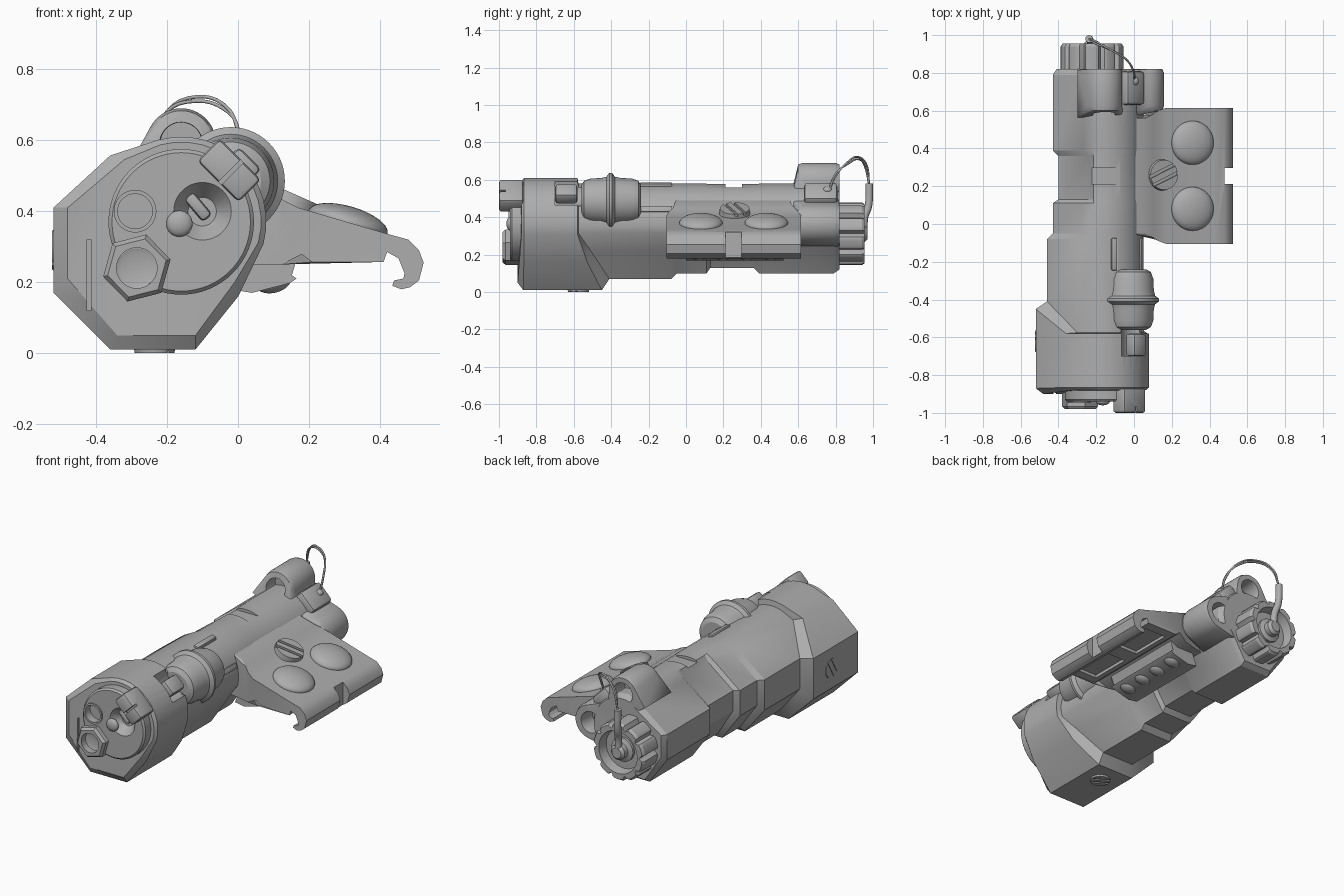
import bpy, bmesh, math
from mathutils import Vector, Matrix

if "Cube" in bpy.data.objects:
    bpy.data.objects.remove(bpy.data.objects["Cube"])

grey = bpy.data.materials.new("mid grey")
grey.diffuse_color = (0.42, 0.42, 0.42, 1)
grey.use_nodes = True
grey.node_tree.nodes["Principled BSDF"].inputs["Base Color"].default_value = grey.diffuse_color


def make(name, bm):
    bmesh.ops.recalc_face_normals(bm, faces=bm.faces)
    me = bpy.data.meshes.new(name)
    bm.to_mesh(me)
    bm.free()
    ob = bpy.data.objects.new(name, me)
    me.materials.append(grey)
    bpy.context.collection.objects.link(ob)
    return ob


def loft(name, rings):
    bm = bmesh.new()
    vs = [[bm.verts.new(p) for p in r] for r in rings]
    n = len(vs[0])
    for a, b in zip(vs, vs[1:]):
        for i in range(n):
            bm.faces.new((a[i], a[(i + 1) % n], b[(i + 1) % n], b[i]))
    caps = [bm.faces.new(vs[0]), bm.faces.new(vs[-1])]
    bmesh.ops.triangulate(bm, faces=caps)
    return make(name, bm)


def ring(x, y, z, r, n=48, rot=0):
    return [(x + r * math.cos(rot + i * math.tau / n), y,
             z + r * math.sin(rot + i * math.tau / n)) for i in range(n)]


def lathe(name, x, z, prof, n=48, rot=0):
    """Turned part about an axis along y; prof holds (radius, y)."""
    return loft(name, [ring(x, y, z, r, n, rot) for r, y in prof])


def box(name, loc, size, rot=None, bevel=0.0):
    bm = bmesh.new()
    bmesh.ops.create_cube(bm, size=1, matrix=Matrix.Diagonal((*size, 1)))
    if bevel:
        bmesh.ops.bevel(bm, geom=bm.edges[:], offset=bevel, segments=2, affect='EDGES', profile=0.5)
    m = Matrix.Translation(loc) @ (rot or Matrix())
    bmesh.ops.transform(bm, matrix=m, verts=bm.verts)
    return make(name, bm)


def ball(name, loc, size, rot=None):
    bm = bmesh.new()
    bmesh.ops.create_uvsphere(bm, u_segments=40, v_segments=20, radius=1)
    m = Matrix.Translation(loc) @ (rot or Matrix()) @ Matrix.Diagonal((*size, 1))
    bmesh.ops.transform(bm, matrix=m, verts=bm.verts)
    return make(name, bm)


def cut(ob, *cutters):
    for c in cutters:
        mod = ob.modifiers.new("cut", 'BOOLEAN')
        mod.operation, mod.solver, mod.object = 'DIFFERENCE', 'EXACT', c
        dg = bpy.context.evaluated_depsgraph_get()
        me = bpy.data.meshes.new_from_object(ob.evaluated_get(dg))
        ob.modifiers.clear()
        ob.data = me
        bpy.data.objects.remove(c)
    return ob


def roty(deg):
    return Matrix.Rotation(math.radians(deg), 4, 'Y')


def screw(name, loc, rot, r, h, turn):
    """Slotted screw head, its axis along local z."""
    bm = bmesh.new()
    bmesh.ops.create_cone(bm, cap_ends=True, segments=40, radius1=r, radius2=r * .93, depth=h)
    bmesh.ops.transform(bm, matrix=Matrix.Translation(loc) @ rot, verts=bm.verts)
    ob = make(name, bm)
    spin = rot @ Matrix.Rotation(math.radians(turn), 4, 'Z')
    for s in (-.28, .28):
        off = Vector(loc) + spin @ Vector((0, s * r, h * .5))
        cut(ob, box("slot_cutter", off, (r * 3, r * .2, h * .5), spin))


def tube(name, pts, r):
    cu = bpy.data.curves.new(name, 'CURVE')
    cu.dimensions, cu.bevel_depth, cu.bevel_resolution, cu.use_fill_caps = '3D', r, 4, True
    sp = cu.splines.new('BEZIER')
    sp.bezier_points.add(len(pts) - 1)
    for b, p in zip(sp.bezier_points, pts):
        b.co = p
        b.handle_left_type = b.handle_right_type = 'AUTO'
    ob = bpy.data.objects.new(name, cu)
    cu.materials.append(grey)
    bpy.context.collection.objects.link(ob)


# Housing: eight-sided on the left and below, round at upper right
CX, CZ = -.16, .37


def section(y_top, y_low, L, B, R):
    p = [(L, .41, 1), (L + .16, CZ + R * .78, 0)]
    for a in range(105, -16, -10):
        t = math.radians(a)
        p.append((CX + R * math.cos(t), CZ + R * math.sin(t), 0))
    p += [(CX + R * .67, B + .15, .4), (-.12, B, 1), (-.36 + (L + .52) * .5, B, 1), (L, B + .16, 1)]
    return [(x, y_top + (y_low - y_top) * w, z) for x, z, w in p]


body = loft("housing", [section(*s) for s in (
    (-.88, -.90, -.48, .05, .225), (-.865, -.87, -.52, .01, .24), (-.58, -.45, -.52, .01, .24),
    (-.575, -.41, -.46, .07, .21), (-.08, -.08, -.46, .07, .21), (-.05, -.05, -.43, .10, .21),
    (.11, .11, -.43, .10, .21), (.13, .13, -.40, .13, .208), (.36, .36, -.40, .13, .208),
    (.39, .39, -.43, .10, .21), (.79, .79, -.43, .10, .21), (.82, .82, -.41, .12, .19))])
cut(body,
    lathe("dial_notch", .03, .56, [(.10, -.70), (.10, -.50)]),
    box("top_slot", (-.12, .255, .60), (.25, .09, .08)),
    box("top_groove", (-.10, -.16, .58), (.03, .16, .04)),
    box("front_face_groove", (-.42, -.90, .22), (.012, .03, .2)))
for i, a in enumerate((20, 75)):
    t = math.radians(a)
    box(f"rib_{i}", (CX + .21 * math.cos(t), -.16, CZ + .21 * math.sin(t)),
        (.02, .17, .03), roty(-a), .004)

# Front disc with its windows
disc = lathe("front_disc", CX, CZ, [(.205, -.86), (.205, -.93), (.195, -.94)], 64)
cut(disc, lathe("window_hole", -.29, .40, [(.05, -.90), (.05, -.96)]),
    lathe("cup_hole", -.10, .40, [(.035, -.88), (.085, -.945)]),
    lathe("nut_hole", -.285, .24, [(.055, -.90), (.055, -.96)]))
rim = lathe("window_rim", -.29, .40, [(.06, -.91), (.06, -.948)])
cut(rim, lathe("rim_hole", -.29, .40, [(.049, -.89), (.049, -.96)]))
box("cup_slot", (-.115, -.895, .415), (.09, .03, .035), roty(50), .012)
ball("front_bead", (-.165, -.94, .365), (.037, .02, .037))
nut = lathe("window_nut", -.285, .24, [(.098, -.87), (.098, -.965), (.085, -.98)], 6, .25)
cut(nut, lathe("nut_bore", -.285, .24, [(.057, -.92), (.057, -1)]))
lathe("nut_ring", -.285, .24, [(.057, -.90), (.057, -.94), (.045, -.935)])
latch = box("front_latch", (-.025, -.935, .515), (.165, .13, .09), roty(45), .014)
cut(latch, box("latch_slot", (-.02, -.99, .51), (.012, .05, .2), roty(45)))

# Rotary switch with its pointer block
lathe("switch_dial", -.02, .485, [
    (.02, -.56), (.085, -.56), (.11, -.545), (.122, -.51), (.125, -.45), (.132, -.425), (.152, -.41),
    (.152, -.395), (.132, -.38), (.125, -.35), (.122, -.29), (.11, -.255), (.085, -.24), (.02, -.24)], 56)
box("switch_pointer", (.01, -.64, .525), (.09, .12, .07), roty(45), .015)

# Mounting plate with hooked edge; its ends flare out from the housing
outline = [(-.02, .50), (.06, .475), (.10, .45), (.13, .43), (.17, .41), (.425, .335), (.48, .32),
           (.51, .29), (.523, .255), (.51, .205), (.485, .186), (.46, .18), (.435, .19), (.44, .205),
           (.465, .21), (.48, .225), (.475, .255), (.42, .285), (.41, .257), (.21, .257), (.18, .28),
           (.12, .25), (-.02, .25)]


def plate_end(end):
    pts = []
    for x, z in outline:
        t = min(max((x - .05) / .12, 0), 1)
        flare = .055 * t * t * (3 - 2 * t)
        pts.append((x, (.56 + flare) if end else (-.05 - flare), z))
    return pts


plate = loft("mount_plate", [plate_end(0), plate_end(1)])
cut(plate, box("edge_notch", (.53, .255, .25), (.10, .085, .3)),
    box("under_pocket_a", (.31, .08, .25), (.14, .25, .05)),
    box("under_pocket_b", (.31, .43, .25), (.14, .25, .05)))
for i, y in enumerate((.08, .43)):
    ball(f"plate_dome_{i}", (.31, y, .369), (.116, .116, .045), roty(16.4))
screw("plate_screw", (.15, .26, .425), roty(24), .085, .05, 25)

# Clamp jaw under the plate, with rounded teeth
jaw = [(.02, .28), (.17, .28), (.145, .225), (.165, .21), (.145, .197), (.04, .17), (-.02, .18)]
loft("clamp_jaw", [[(x, y, z) for x, z in jaw] for y in (0, .52)])
for i in range(4):
    ball(f"jaw_tooth_{i}", (.10, .07 + i * .127, .20), (.05, .045, .03), roty(-14))


# Twin sockets at the rear
def socket(name, x, z, r, base, hole):
    bm = bmesh.new()
    for y, rr in ((.60, r * .93), (.625, r), (.80, r), (.82, r * .93)):
        for p in ring(x, y, z, rr, 40):
            bm.verts.new(p)
    for bx, bz in base:
        for y in (.565, .815):
            bm.verts.new((bx, y, bz))
    res = bmesh.ops.convex_hull(bm, input=bm.verts)
    junk = {v for v in res["geom_interior"] + res["geom_unused"] if isinstance(v, bmesh.types.BMVert)}
    bmesh.ops.delete(bm, geom=list(junk), context='VERTS')
    cut(make(name, bm), lathe("bore_rear", x, z, [(hole, .72), (hole, .80), (hole * 1.15, .84)]),
        lathe("bore_front", x, z, [(hole, .66), (hole, .60), (hole * 1.15, .54)]))


socket("upper_socket", -.16, .592, .098, [(-.30, .54), (-.06, .50), (-.16, .45)], .058)
socket("side_socket", .052, .365, .106, [(-.03, .50), (-.06, .24), (-.08, .35)], .058)
box("cord_web", (-.02, .72, .51), (.13, .18, .10), roty(45), .02)

# Fluted battery cap with a hollow end and a centre boss
def fluted(y, r, depth):
    pts = []
    for i in range(120):
        a = i * math.tau / 120
        rr = r - depth * max(0, math.cos(a * 10)) ** 3
        pts.append((-.222 + rr * math.cos(a), y, .312 + rr * math.sin(a)))
    return pts


loft("battery_cap", [fluted(.80, .168, .026), fluted(.94, .168, .026), fluted(.955, .158, .02),
                     ring(-.222, .955, .312, .125, 120), ring(-.222, .90, .312, .115, 120)])
lathe("cap_boss", -.222, .312, [(.07, .88), (.07, .915), (.045, .925), (.045, .955), (.03, .97)], 32)

# Tether: crimp sleeve and two-strand cord
tube("tether_sleeve", [(-.222, .95, .33), (-.225, .955, .40), (-.234, .975, .46), (-.238, .98, .58)], .02)
for i, d in enumerate((0, .012)):
    tube(f"tether_cord_{i}", [(0, .76, .53), (.0, .80, .62 + d), (-.04, .87, .70 - d), (-.12, .92, .722 - d),
                              (-.20, .965 - d, .68), (-.238, .98, .57)], .005)
ball("cord_knot", (0, .757, .545), (.025, .025, .02))

# Access screws on the head
screw("bottom_screw", (-.235, -.575, .012), roty(180), .06, .024, 30)
screw("left_screw", (-.514, -.62, .29), roty(-90), .06, .02, 30)

# Shade smooth, keeping sharp edges
for ob in bpy.data.objects:
    ob.select_set(ob.type == 'MESH')
bpy.context.view_layer.objects.active = body
bpy.ops.object.shade_smooth_by_angle(angle=math.radians(30))
